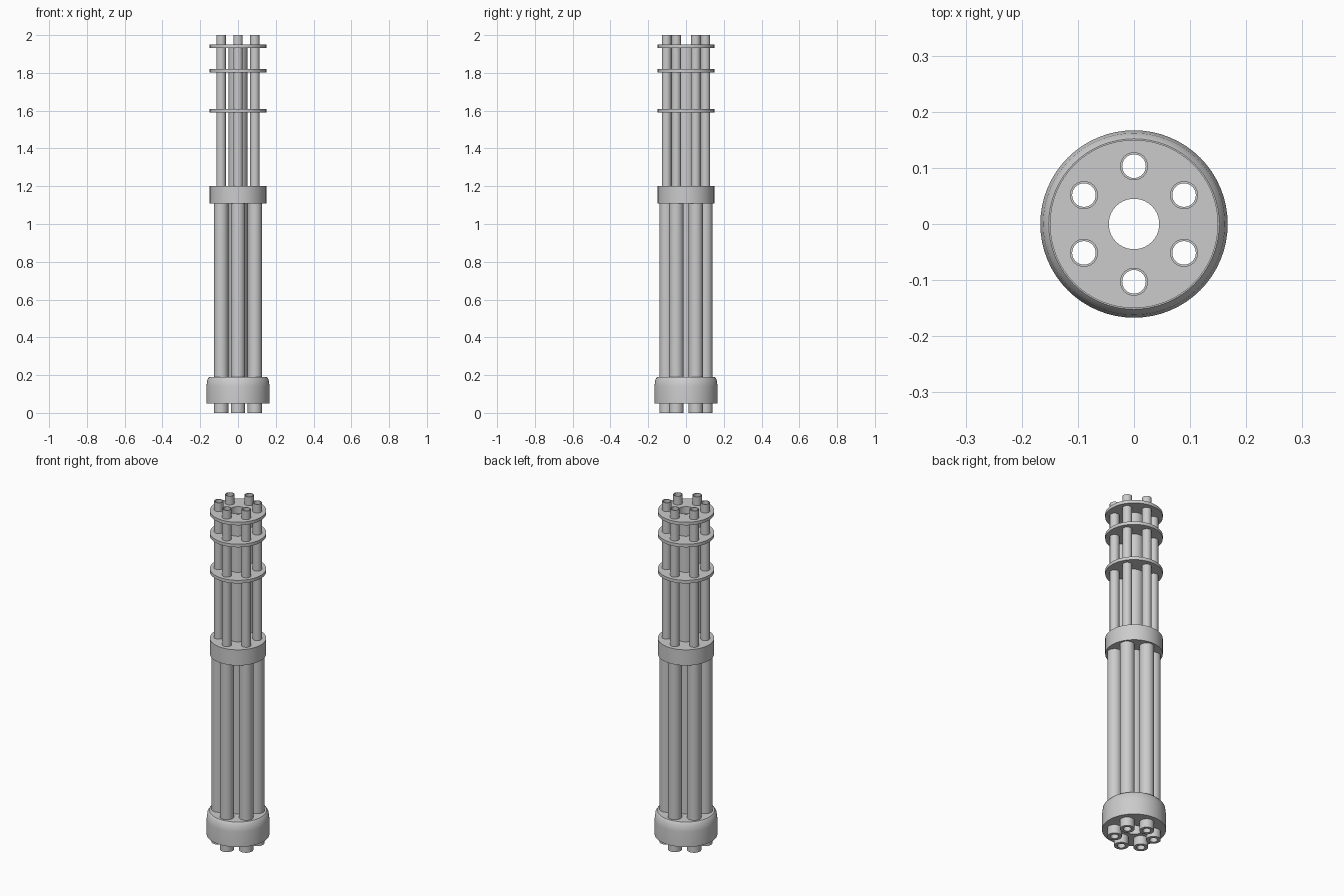
import bpy, bmesh, math

if "Cube" in bpy.data.objects:
    bpy.data.objects.remove(bpy.data.objects["Cube"])

BARREL_RING = 0.103
SPOTS = [(BARREL_RING * math.cos(math.radians(30 + 60 * i)),
          BARREL_RING * math.sin(math.radians(30 + 60 * i))) for i in range(6)]


def finish(name, bm):
    bmesh.ops.recalc_face_normals(bm, faces=bm.faces)
    me = bpy.data.meshes.new(name)
    bm.to_mesh(me)
    bm.free()
    ob = bpy.data.objects.new(name, me)
    bpy.context.collection.objects.link(ob)
    return ob


def smooth(ob):
    bpy.ops.object.select_all(action='DESELECT')
    ob.select_set(True)
    bpy.context.view_layer.objects.active = ob
    bpy.ops.object.shade_smooth_by_angle(angle=math.radians(35))


def lathe(bm, profile, x=0, y=0, n=32, closed=True):
    """Revolve (radius, z) points; closed profiles make tubes, open ones get capped."""
    rings = [[bm.verts.new((x + r * math.cos(2 * math.pi * i / n),
                            y + r * math.sin(2 * math.pi * i / n), z))
              for i in range(n)] for r, z in profile]
    pairs = list(zip(rings, rings[1:]))
    if closed:
        pairs.append((rings[-1], rings[0]))
    else:
        bm.faces.new(rings[0][::-1])
        bm.faces.new(rings[-1])
    for a, b in pairs:
        for i in range(n):
            j = (i + 1) % n
            bm.faces.new((a[i], a[j], b[j], b[i]))


# six stepped hollow barrels: thick sleeve below, slim muzzle above
for k, (x, y) in enumerate(SPOTS):
    bm = bmesh.new()
    lathe(bm, [(0.021, 0), (0.038, 0), (0.038, 1.15), (0.025, 1.15),
               (0.025, 2), (0.021, 2)], x, y)
    smooth(finish(f"barrel_{k + 1}", bm))

# central tube
bm = bmesh.new()
lathe(bm, [(0.045, 0.05), (0.05, 0.05), (0.05, 1.95), (0.045, 1.95)], n=40)
smooth(finish("central_tube", bm))

# cutter for the barrel and centre holes
bm = bmesh.new()
for x, y in SPOTS:
    lathe(bm, [(0.023, -0.5), (0.023, 2.5)], x, y, closed=False)
lathe(bm, [(0.0475, -0.5), (0.0475, 2.5)], n=40, closed=False)
cutter = finish("hole_cutter", bm)
cutter.hide_render = True
cutter.hide_set(True)

# base, collar and clamp plates, pierced by the holes
plates = {
    "base_housing": [(0.167, 0.05), (0.167, 0.14), (0.162, 0.178), (0.152, 0.19)],
    "middle_collar": [(0.15, 1.108), (0.15, 1.2)],
    "lower_clamp_plate": [(0.15, 1.59), (0.15, 1.608)],
    "middle_clamp_plate": [(0.15, 1.802), (0.15, 1.82)],
    "upper_clamp_plate": [(0.15, 1.931), (0.15, 1.949)],
}
for name, profile in plates.items():
    bm = bmesh.new()
    lathe(bm, profile, n=64, closed=False)
    ob = finish(name, bm)
    mod = ob.modifiers.new("holes", 'BOOLEAN')
    mod.operation = 'DIFFERENCE'
    mod.solver = 'EXACT'
    mod.object = cutter
    bpy.context.view_layer.objects.active = ob
    bpy.ops.object.modifier_apply(modifier=mod.name)
    smooth(ob)

bpy.data.objects.remove(cutter)
